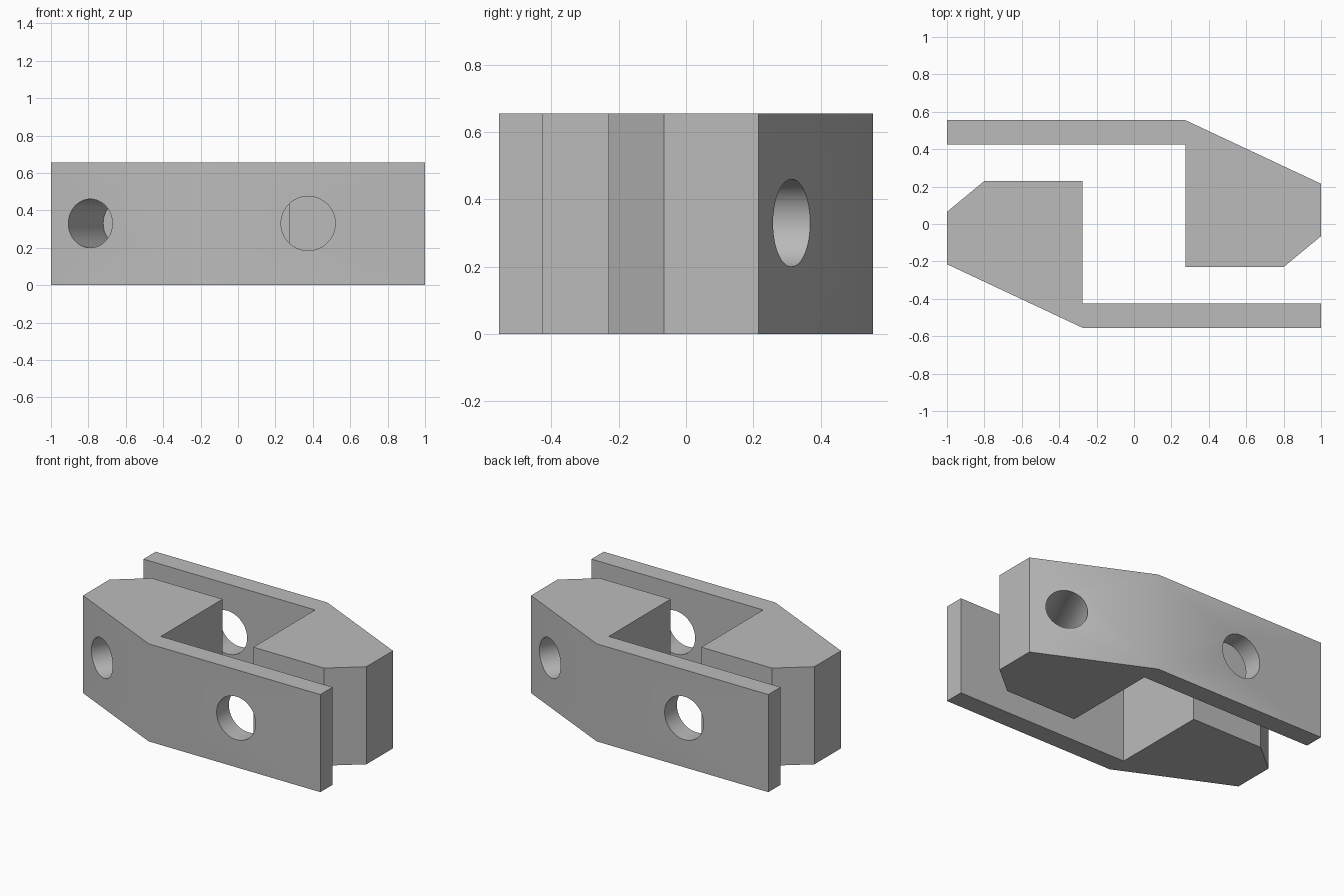
import bpy
import bmesh
from math import pi, radians
from mathutils import Vector

cube = bpy.data.objects.get("Cube")
if cube:
    bpy.data.objects.remove(cube, do_unlink=True)

HEIGHT = 0.655
MID = 0.33

grey = bpy.data.materials.new("plain_grey")
grey.use_nodes = True
COLOUR = (0.5, 0.5, 0.5, 1)
grey.diffuse_color = COLOUR
grey.node_tree.nodes["Principled BSDF"].inputs["Base Color"].default_value = COLOUR


def extrude_outline(name, outline):
    """Solid prism standing on the ground from a plan outline."""
    bm = bmesh.new()
    base = bm.faces.new([bm.verts.new((x, y, 0)) for x, y in outline])
    top = bmesh.ops.extrude_face_region(bm, geom=[base])["geom"]
    verts = [v for v in top if isinstance(v, bmesh.types.BMVert)]
    bmesh.ops.translate(bm, verts=verts, vec=(0, 0, HEIGHT))
    bmesh.ops.recalc_face_normals(bm, faces=bm.faces)
    mesh = bpy.data.meshes.new(name)
    bm.to_mesh(mesh)
    bm.free()
    mesh.materials.append(grey)
    obj = bpy.data.objects.new(name, mesh)
    bpy.context.collection.objects.link(obj)
    return obj


def drill(obj, mouth, direction, radius, depth):
    """Round hole that starts at the mouth and runs inward."""
    d = Vector(direction).normalized()
    lead = 0.1
    centre = Vector(mouth) + d * (depth - lead) / 2
    bpy.ops.mesh.primitive_cylinder_add(
        vertices=64, radius=radius, depth=depth + lead, location=centre,
        rotation=d.to_track_quat("Z", "Y").to_euler())
    cutter = bpy.context.object
    cutter.name = "hole_cutter"
    cutter.hide_render = True
    cutter.data.materials.append(grey)
    mod = obj.modifiers.new("hole", "BOOLEAN")
    mod.operation = "DIFFERENCE"
    mod.solver = "EXACT"
    mod.object = cutter
    bpy.context.view_layer.objects.active = obj
    bpy.ops.object.modifier_apply(modifier=mod.name)
    bpy.data.objects.remove(cutter, do_unlink=True)


# Front link: chamfered block with a thin arm
slope_start, slope_end = Vector((-1, -0.215)), Vector((-0.275, -0.555))
front = extrude_outline("front_link", [
    slope_start, slope_end, (1, -0.555), (1, -0.425), (-0.275, -0.425),
    (-0.275, 0.23), (-0.8, 0.23), (-1, 0.065)])

# Through hole in the arm, blind hole square to the sloped face
slope = slope_end - slope_start
mouth = slope_start + slope * 0.29
drill(front, (0.375, -0.555, MID), (0, 1, 0), 0.145, 0.2)
drill(front, (mouth.x, mouth.y, MID), (-slope.y, slope.x, 0), 0.13, 0.44)

bpy.ops.object.select_all(action="DESELECT")
front.select_set(True)
bpy.context.view_layer.objects.active = front
bpy.ops.object.shade_smooth_by_angle(angle=radians(30))

# Rear link: the same part turned half a revolution
rear = front.copy()
rear.data = front.data.copy()
rear.name = "rear_link"
rear.rotation_euler.z = pi
bpy.context.collection.objects.link(rear)
